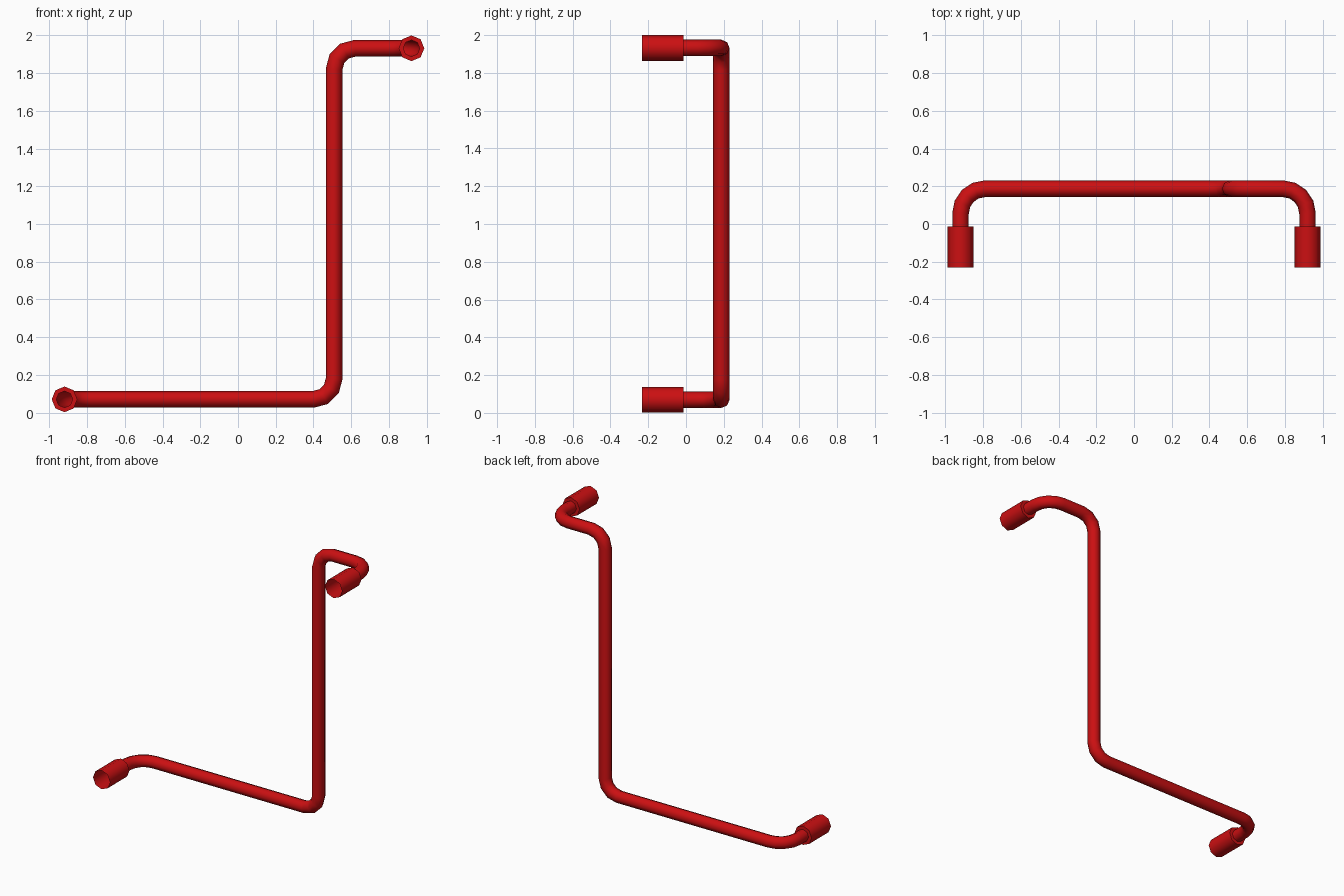
import bpy, bmesh, math
from mathutils import Vector

if "Cube" in bpy.data.objects:
    bpy.data.objects.remove(bpy.data.objects["Cube"])

SIDES = 8
R_PIPE, R_SOCKET = 0.0435, 0.068
X_END, X_RISER, Y_BACK = 0.92, 0.51, 0.187
Z_LOW, Z_HIGH = 0.07, 1.932
Y_FRONT, Y_NECK = -0.232, -0.012

red = bpy.data.materials.new("red_paint")
red.diffuse_color = (0.6, 0.005, 0.006, 1)
red.use_nodes = True
red.node_tree.nodes["Principled BSDF"].inputs["Base Color"].default_value = red.diffuse_color


def finish(name, bm):
    mesh = bpy.data.meshes.new(name)
    bm.to_mesh(mesh)
    bm.free()
    obj = bpy.data.objects.new(name, mesh)
    bpy.context.collection.objects.link(obj)
    mesh.materials.append(red)
    bpy.ops.object.select_all(action='DESELECT')
    obj.select_set(True)
    bpy.context.view_layer.objects.active = obj
    bpy.ops.object.shade_smooth_by_angle(angle=math.radians(50))
    return obj


def bridge(bm, a, b):
    for i in range(SIDES):
        j = (i + 1) % SIDES
        bm.faces.new((a[i], a[j], b[j], b[i]))


def circle(center, r):
    return [center + Vector((math.cos(t), 0, math.sin(t))) * r
            for t in (2 * math.pi * i / SIDES for i in range(SIDES))]


def rounded_path(corners):
    # each corner: point, bend radius, bend segments
    pts = [corners[0][0]]
    for k in range(1, len(corners) - 1):
        p, r, n = corners[k]
        a = (corners[k - 1][0] - p).normalized()
        b = (corners[k + 1][0] - p).normalized()
        for i in range(n + 1):
            t = math.pi / 2 * i / n
            pts.append(p + a * r * (1 - math.sin(t)) + b * r * (1 - math.cos(t)))
    pts.append(corners[-1][0])
    return pts


# bent pipe: ring carried along the path, mitred at every joint
V = Vector
path = rounded_path([
    (V((-X_END, Y_NECK, Z_LOW)), 0, 0),
    (V((-X_END, Y_BACK, Z_LOW)), 0.13, 4),
    (V((X_RISER, Y_BACK, Z_LOW)), 0.11, 3),
    (V((X_RISER, Y_BACK, Z_HIGH)), 0.11, 3),
    (V((X_END, Y_BACK, Z_HIGH)), 0.13, 4),
    (V((X_END, Y_NECK, Z_HIGH)), 0, 0)])
bm = bmesh.new()
ring = circle(path[0], R_PIPE)
last = [bm.verts.new(c) for c in ring]
for k in range(1, len(path)):
    d = (path[k] - path[k - 1]).normalized()
    n = d if k == len(path) - 1 else d + (path[k + 1] - path[k]).normalized()
    ring = [c + d * ((path[k] - c).dot(n) / d.dot(n)) for c in ring]
    new = [bm.verts.new(c) for c in ring]
    bridge(bm, last, new)
    last = new
bmesh.ops.recalc_face_normals(bm, faces=bm.faces)
finish("bent_pipe", bm)

# open octagonal sockets with a shoulder closing onto the pipe
for name, x, z in (("lower_socket", -X_END, Z_LOW), ("upper_socket", X_END, Z_HIGH)):
    bm = bmesh.new()
    rings = [[bm.verts.new(c) for c in circle(V((x, y, z)), r)]
             for y, r in ((Y_FRONT, R_SOCKET), (Y_NECK, R_SOCKET), (Y_NECK, R_PIPE))]
    bridge(bm, rings[0], rings[1])
    bridge(bm, rings[1], rings[2])
    # outward-facing shell
    bm.normal_update()
    f = next(iter(bm.faces))
    if f.normal.dot(f.calc_center_median() - V((x, f.calc_center_median().y, z))) < 0:
        bmesh.ops.reverse_faces(bm, faces=bm.faces)
    finish(name, bm)
